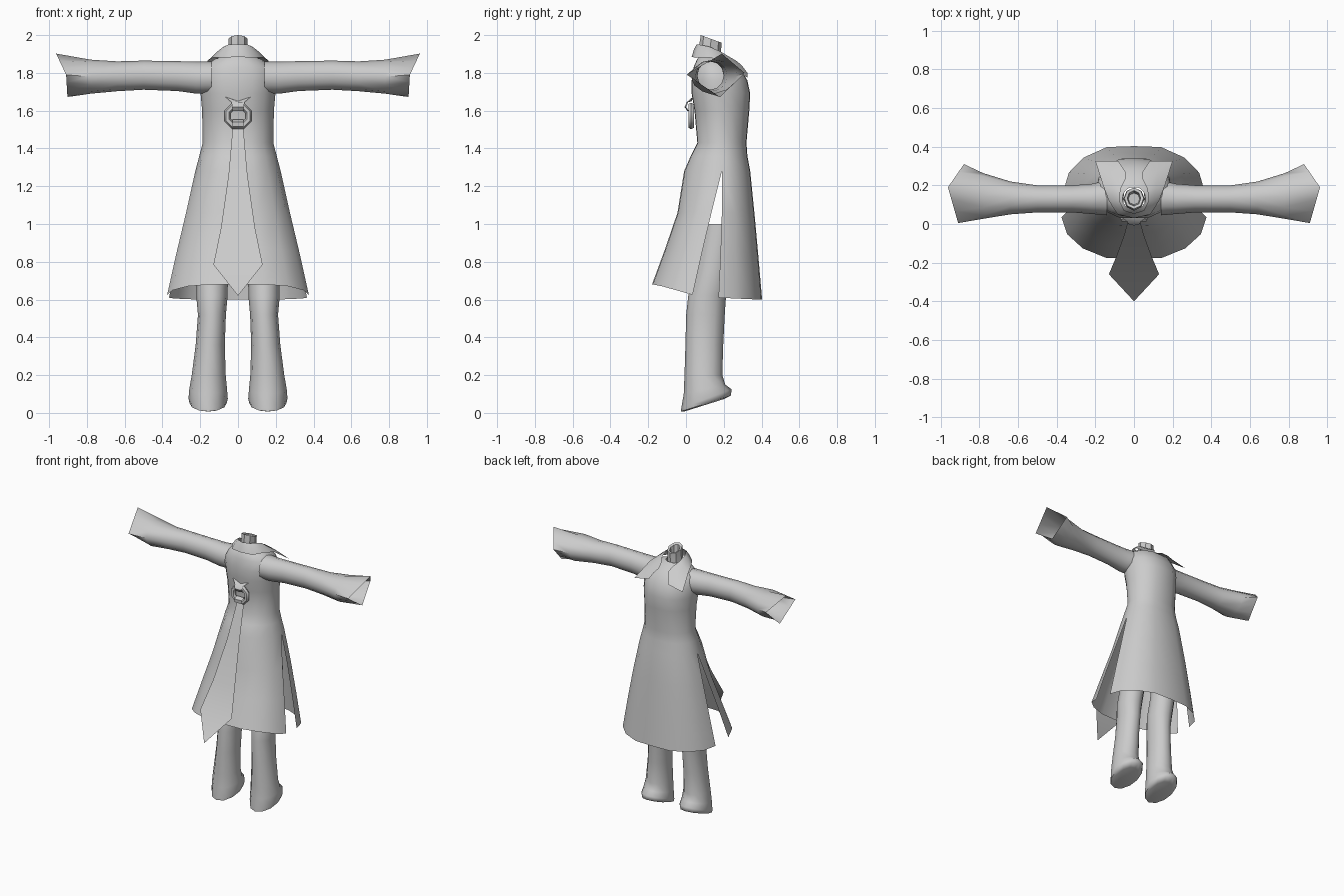
import bpy, bmesh, math
from math import sin, cos, pi, radians
from mathutils import Vector

if "Cube" in bpy.data.objects:
    bpy.data.objects.remove(bpy.data.objects["Cube"])

GREY = bpy.data.materials.new("cloth grey")
GREY.diffuse_color = (0.6, 0.6, 0.6, 1)
GREY.use_nodes = True
GREY.node_tree.nodes["Principled BSDF"].inputs["Base Color"].default_value = GREY.diffuse_color


def finish(name, bm, angle=50):
    bmesh.ops.remove_doubles(bm, verts=bm.verts, dist=0.0005)
    bmesh.ops.recalc_face_normals(bm, faces=bm.faces)
    me = bpy.data.meshes.new(name)
    bm.to_mesh(me)
    bm.free()
    ob = bpy.data.objects.new(name, me)
    bpy.context.collection.objects.link(ob)
    me.materials.append(GREY)
    bpy.ops.object.select_all(action='DESELECT')
    ob.select_set(True)
    bpy.context.view_layer.objects.active = ob
    bpy.ops.object.shade_smooth_by_angle(angle=radians(angle))
    return ob


def loft(bm, rings, closed=True, cap_start=False, cap_end=False):
    rows = [[bm.verts.new(p) for p in r] for r in rings]
    n = len(rows[0])
    for a, b in zip(rows, rows[1:]):
        for i in range(n if closed else n - 1):
            j = (i + 1) % n
            bm.faces.new((a[i], a[j], b[j], b[i]))
    if cap_start:
        bm.faces.new(rows[0])
    if cap_end:
        bm.faces.new(rows[-1])


def half_ring(z_side, z_mid, w, y_side, y_mid, n=8):
    """Half ellipse from one side seam to the other."""
    pts = []
    for i in range(n + 1):
        t = pi * i / n
        k = min(1, sin(t) * 1.06)
        pts.append((w * cos(t), y_side + (y_mid - y_side) * k,
                    z_side + (z_mid - z_side) * min(1, k * 1.1)))
    return pts


def oval(c, rx, ry, n=10, tilt=0, start=0):
    return [(c[0] + rx * cos(start + 2 * pi * i / n), c[1] + ry * sin(start + 2 * pi * i / n),
             c[2] + tilt * sin(start + 2 * pi * i / n)) for i in range(n)]


# Robe: bodice rows are z, half width, front y, seam y, back y
bodice = [(1.895, .06, .08, .13, .19), (1.875, .12, .06, .14, .23), (1.83, .185, .04, .15, .285),
          (1.76, .20, .03, .16, .325), (1.69, .198, .03, .17, .34), (1.60, .19, .045, .18, .335),
          (1.43, .187, .06, .19, .32), (1.36, .205, .025, .19, .325), (1.28, .226, -.01, .19, .34)]
front = [half_ring(z, z, w, s, f) for z, w, f, s, b in bodice]
back = [half_ring(z, z, w, s, b) for z, w, f, s, b in bodice]
# Skirt panels are split along the side seams below the waist
front += [half_ring(1.06, 1.06, .275, .135, -.045), half_ring(.85, .87, .325, .085, -.11),
          half_ring(.625, .68, .375, .035, -.18)]
back += [half_ring(1.06, 1.06, .275, .19, .362), half_ring(.83, .83, .322, .182, .383),
         half_ring(.61, .60, .365, .172, .403)]
bm = bmesh.new()
loft(bm, front, closed=False)
loft(bm, back, closed=False)
finish("robe", bm, 60)

# Neck: short open tube leaning back
bm = bmesh.new()
loft(bm, [oval((0, .13, 1.87), .055, .058, 8, -.02), oval((0, .127, 1.92), .05, .058, 8, -.02),
          oval((0, .133, 1.98), .05, .055, 8, -.02), oval((0, .133, 1.975), .035, .04, 8, -.015),
          oval((0, .13, 1.92), .03, .03, 8)], cap_end=True)
finish("neck", bm, 35)

# Collar: folded strip round the front with two points hanging at the back
inner = [(0, .055, 1.95), (.05, .07, 1.95), (.075, .12, 1.94), (.07, .18, 1.915),
         (.045, .23, 1.885), (.04, .265, 1.865)]
outer = [(0, .03, 1.885), (.085, .05, 1.88), (.13, .12, 1.882), (.16, .20, 1.865),
         (.20, .325, 1.775), (.08, .325, 1.80)]
middle = [tuple((Vector(a) + Vector(b)) / 2 + Vector((0, 0, .008))) for a, b in zip(inner, outer)]
bm = bmesh.new()
for s in (1, -1):
    loft(bm, [[(s * x, y, z) for x, y, z in row] for row in (inner, middle, outer)], closed=False)
finish("collar", bm, 60)

# Sleeves: round tubes flaring into a diamond cuff
arm = [(.14, .135, 1.775, .09, .085), (.22, .13, 1.775, .078, .085), (.32, .13, 1.783, .07, .079),
       (.50, .13, 1.788, .07, .077), (.64, .135, 1.782, .085, .079), (.78, .145, 1.78, .118, .09)]
corners = [Vector(p) for p in ((.88, .31, 1.80), (.963, .19, 1.902), (.91, .005, 1.79), (.903, .18, 1.672))]
cuff = []
for i in range(4):
    cuff += [corners[i].lerp(corners[(i + 1) % 4], k / 3) for k in range(3)]
for s, side in ((1, "left"), (-1, "right")):
    rings = [[(x, y + ry * cos(i * pi / 6), z + rz * sin(i * pi / 6)) for i in range(12)]
             for x, y, z, ry, rz in arm] + [cuff]
    bm = bmesh.new()
    loft(bm, [[(s * p[0], p[1], p[2]) for p in r] for r in rings])
    finish(side + "_sleeve", bm, 60)

# Legs: z, centre x, centre y, half width, half depth, tilt of the ring
leg = [(1.0, .135, .19, .085, .095, 0), (.75, .137, .145, .084, .095, 0), (.62, .138, .112, .083, .10, 0),
       (.52, .138, .103, .074, .102, 0), (.36, .147, .097, .077, .10, 0), (.20, .155, .092, .09, .10, 0),
       (.125, .158, .098, .10, .11, .025), (.075, .158, .108, .104, .133, .05),
       (.05, .158, .106, .098, .132, .042), (.04, .157, .095, .075, .105, .033)]
for s, side in ((1, "left"), (-1, "right")):
    bm = bmesh.new()
    loft(bm, [oval((s * x, y, z), rx, ry, 12, t) for z, x, y, rx, ry, t in leg], cap_end=True)
    finish(side + "_leg", bm, 60)

# Sash: flat tapering strip that ends in a point
bm = bmesh.new()
rows = [(.028, .03, 1.51), (.05, -.055, 1.26), (.09, -.165, .98), (.13, -.26, .785)]
loft(bm, [[(-w, y, z), (w, y, z)] for w, y, z in rows], closed=False)
tip = [bm.verts.new(p) for p in ((-.13, -.26, .785), (.13, -.26, .785), (0, -.40, .62))]
bm.faces.new(tip)
finish("sash", bm)

# Sash loop wrapped over the bottom of the ring
bm = bmesh.new()
loop = [(.03, 1.505), (.002, 1.515), (.0, 1.54), (.03, 1.553), (.05, 1.54), (.05, 1.51)]
loft(bm, [[(x, y, z) for y, z in loop] for x in (-.03, .03)])
finish("sash_loop", bm, 40)

# Ring: eight-sided buckle
bm = bmesh.new()
R, r, seg = .059, .017, 8
rings = []
for i in range(seg + 1):
    a = 2 * pi * i / seg + pi / 8
    rings.append([((R + r * cos(b)) * cos(a), .027 + r * sin(b), 1.572 + (R + r * cos(b)) * sin(a))
                  for b in (k * pi / 3 for k in range(6))])
loft(bm, rings)
finish("ring", bm, 50)

# Tab: pinched cloth that holds the ring to the chest
bm = bmesh.new()
tab = [(.07, .038, 1.675, 0), (.035, .012, 1.645, .012), (.03, .0, 1.62, 0), (.03, .015, 1.598, 0),
       (.03, .05, 1.605, 0)]
loft(bm, [[(-w, y, z), (0, y - .008, z - (.025 if i == 0 else 0)), (w, y, z)]
          for i, (w, y, z, _) in enumerate(tab)], closed=False)
finish("ring_tab", bm, 50)
